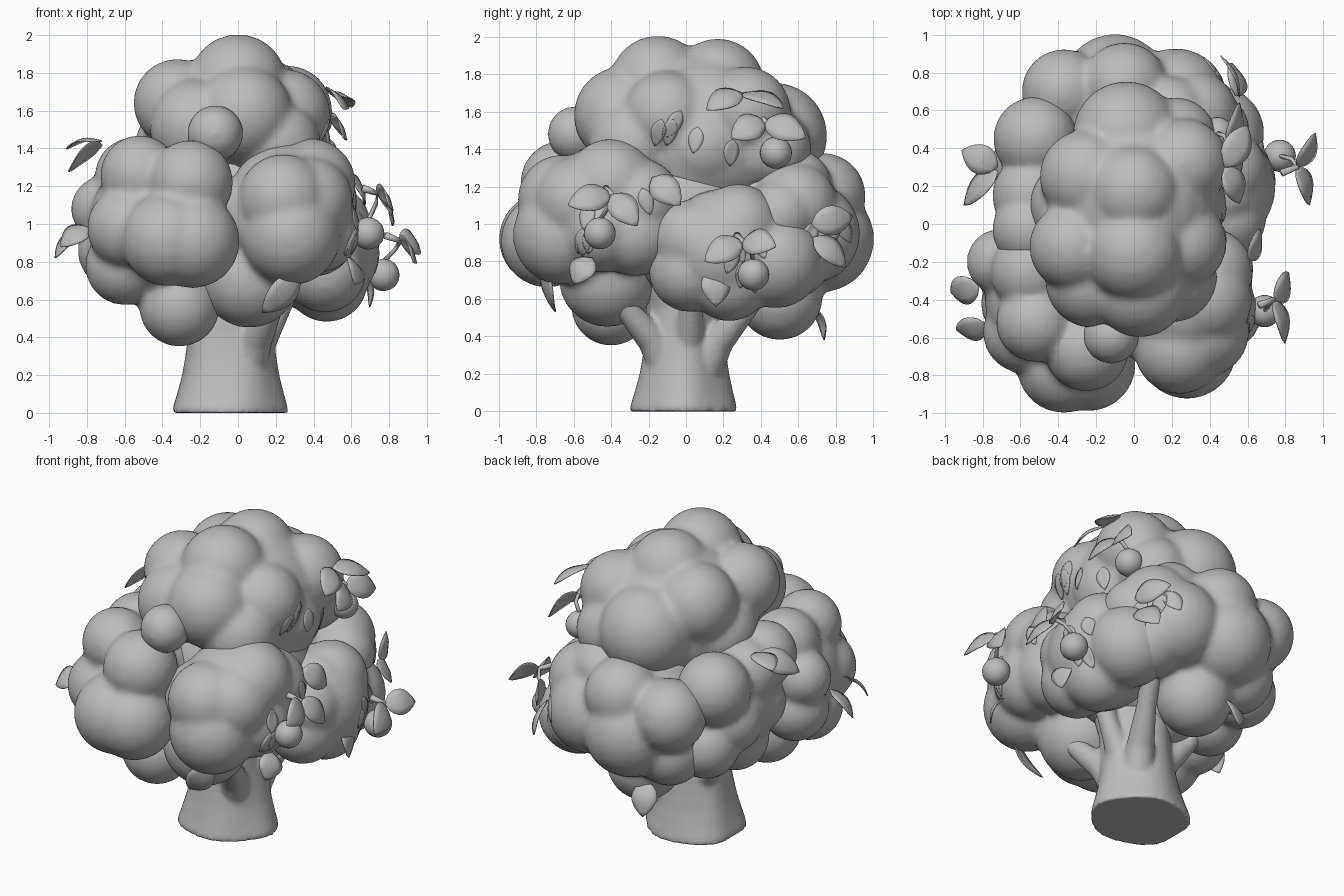
import bpy, bmesh, math, random
from mathutils import Vector, Matrix

cube = bpy.data.objects.get("Cube")
if cube:
    bpy.data.objects.remove(cube, do_unlink=True)
random.seed(4)

clay = bpy.data.materials.new("clay grey")
clay.use_nodes = True
clay.diffuse_color = (0.5, 0.5, 0.5, 1)
clay.node_tree.nodes["Principled BSDF"].inputs["Base Color"].default_value = (0.5, 0.5, 0.5, 1)


def finish(name, bm):
    bmesh.ops.recalc_face_normals(bm, faces=bm.faces)
    mesh = bpy.data.meshes.new(name)
    bm.to_mesh(mesh)
    bm.free()
    for poly in mesh.polygons:
        poly.use_smooth = True
    mesh.materials.append(clay)
    obj = bpy.data.objects.new(name, mesh)
    bpy.context.collection.objects.link(obj)
    return obj


def add_ball(bm, centre, radius, segments=28):
    bmesh.ops.create_uvsphere(bm, u_segments=segments, v_segments=segments // 2,
                              radius=radius, matrix=Matrix.Translation(centre))


def melt(obj, voxel, iterations):
    """Fuse overlapping solids into one soft surface."""
    remesh = obj.modifiers.new("melt", 'REMESH')
    remesh.mode = 'VOXEL'
    remesh.voxel_size = voxel
    remesh.use_smooth_shade = True
    soften = obj.modifiers.new("soften", 'SMOOTH')
    soften.factor = 0.5
    soften.iterations = iterations
    return obj


def foliage(name, balls):
    bm = bmesh.new()
    for x, y, z, r in balls:
        add_ball(bm, (x, y, z), r)
    return melt(finish(name, bm), 0.02, 10)


def skin(bm, rings):
    """Bridge rings of points into a closed solid."""
    rings = [[bm.verts.new(p) for p in ring] for ring in rings]
    for low, high in zip(rings, rings[1:]):
        for k in range(len(low)):
            n = (k + 1) % len(low)
            bm.faces.new((low[k], low[n], high[n], high[k]))
    bm.faces.new(rings[0])
    bm.faces.new(rings[-1])


def add_tube(bm, points, radii, sides=16):
    """Tapered tube along a path."""
    pts = [Vector(p) for p in points]
    rings = []
    for i, p in enumerate(pts):
        along = (pts[min(i + 1, len(pts) - 1)] - pts[max(i - 1, 0)]).normalized()
        turn = along.to_track_quat('Z', 'Y')
        rings.append([p + turn @ Vector((math.cos(a), math.sin(a), 0)) * radii[i]
                      for a in (math.tau * k / sides for k in range(sides))])
    skin(bm, rings)


def leaf(name, base, tip, width=0.08, arch=0.035, face=None):
    """Pointed leaf arched away from the tree."""
    base, tip = Vector(base), Vector(tip)
    middle = (base + tip) / 2
    out = Vector(face) if face else (middle - Vector((0, 0, 0.9))).normalized()
    side = (tip - base).cross(out).normalized()
    out = side.cross(tip - base).normalized()
    bm = bmesh.new()
    rows = []
    for i in range(9):
        t = i / 8
        w = width * math.sin(math.pi * t ** 0.85) ** 0.75 if 0 < i < 8 else 0.003
        spine = base.lerp(tip, t) + out * arch * math.sin(math.pi * t)
        rows.append([bm.verts.new(spine + side * w * s - out * 0.15 * w * abs(s)) for s in (-1, -.5, 0, .5, 1)])
    for a, b in zip(rows, rows[1:]):
        for s in range(4):
            bm.faces.new((a[s], a[s + 1], b[s + 1], b[s]))
    return finish(name, bm)


def thicken(obj):
    obj.modifiers.new("thickness", 'SOLIDIFY').thickness = 0.006


# Trunk: flared, gently twisted column with forking branches
bm = bmesh.new()
profile = [(0, .308), (.03, .304), (.1, .283), (.2, .257), (.3, .24), (.42, .226), (.55, .22), (.7, .25)]
rings = []
for z, r in profile:
    ring = []
    for k in range(48):
        a = math.tau * k / 48
        ridge = 1 + 0.025 * math.cos(5 * a - 4 * z) + 0.02 * math.cos(3 * a + 3 * z)
        ring.append(Vector((-.055 + .04 * z + r * ridge * math.cos(a), -.015 + r * ridge * .93 * math.sin(a), z)))
    rings.append(ring)
skin(bm, rings)
for end in ((.24, -.46, .8), (.24, .46, .74), (.3, .04, .78), (-.42, .15, .78)):
    x, y, z = end
    add_tube(bm, [(x * .1, y * .1, .12), (x * .4, y * .38, .38), (x * .75, y * .72, .56), end],
             [.11, .085, .06, .07])
melt(finish("trunk", bm), 0.014, 7)

# Crown clumps
top = foliage("top_foliage", [
    (0, .17, 1.74, .25), (0, -.15, 1.745, .26), (-.32, -.12, 1.64, .235), (.03, -.34, 1.58, .26),
    (.25, -.1, 1.58, .24), (.26, .32, 1.6, .24), (-.04, .47, 1.47, .285), (-.25, .25, 1.62, .25),
    (-.22, -.3, 1.52, .25), (.24, .1, 1.42, .25), (-.3, .1, 1.4, .25), (0, .1, 1.45, .47),
    (.2, -.28, 1.42, .24), (.22, .45, 1.4, .22)])
foliage("front_puff", [(-.12, -.59, 1.48, .15)])
foliage("front_left_foliage", [
    (-.52, -.52, 1.26, .21), (-.25, -.66, 1.22, .225), (-.37, -.75, .92, .25), (-.24, -.74, .91, .25),
    (-.58, -.57, .98, .22), (-.6, -.42, .78, .21), (-.71, -.2, 1.08, .175), (-.64, -.22, .86, .21),
    (-.31, -.4, .565, .215), (-.42, -.4, 1, .37), (-.55, -.25, 1.25, .21)])
front_right = foliage("front_right_foliage", [
    (.28, -.66, .94, .265), (.38, -.4, 1.21, .245), (.24, -.66, 1.13, .24), (.37, -.57, 1.12, .24),
    (.4, -.25, 1.12, .23), (.4, -.27, .95, .23), (.42, -.45, .97, .23), (.27, -.42, 1.1, .33),
    (.06, -.42, .71, .26), (.1, -.5, 1.05, .24)])
side = foliage("side_foliage", [
    (.46, .02, .75, .22), (.49, .03, .92, .21), (.48, .28, .99, .225), (.47, .23, .7, .22),
    (.44, .48, .8, .25), (.42, .2, .86, .33), (.5, .15, 1.05, .13)])
back = foliage("back_foliage", [
    (-.1, .72, .92, .285), (-.05, .73, 1.15, .23), (.22, .66, .95, .27), (.32, .58, 1.1, .23),
    (-.37, .7, 1.08, .225), (-.05, .5, .61, .23), (-.3, .6, .8, .22), (0, .45, 1, .4),
    (.42, .5, 1.05, .19), (.36, .56, .82, .22), (.2, .58, 1.2, .2)])
foliage("far_foliage", [
    (-.52, .45, 1.2, .225), (-.53, .15, 1.2, .22), (-.54, .32, .96, .21), (-.52, .06, .98, .21),
    (-.46, .45, .82, .21), (-.46, .15, .76, .21), (-.38, .2, 1, .35), (-.55, -.03, 1.26, .2)])
foliage("inner_foliage", [(0, 0, 1.05, .45), (-.15, .05, .8, .28)])

# Cherries with bent stems and a pair of arched leaves each
cherries = [((.69, -.46, .95), (.74, -.4, 1.16), [(.8, -.63, 1.1), (.82, -.26, .99)]),
            ((.77, .36, .73), (.86, .3, .91), [(.93, .1, .8), (.96, .48, .88)]),
            ((.44, .48, 1.38), (.49, .42, 1.55), [(.56, .24, 1.46), (.56, .64, 1.46)])]
for i, (fruit, crook, tips) in enumerate(cherries):
    bm = bmesh.new()
    add_ball(bm, fruit, .085)
    finish(f"cherry_{i}", bm)
    f, t = Vector(fruit), Vector(crook)
    bm = bmesh.new()
    add_tube(bm, [f + Vector((0, 0, .07)), f.lerp(t, .6) + Vector((.01, .02, .03)),
                  t, t + Vector((-.08, -.03, .03))], [.012, .012, .015, .02], 8)
    finish(f"cherry_stem_{i}", bm)
    for j, tip in enumerate(tips):
        thicken(leaf(f"cherry_leaf_{i}_{j}", t, tip, face=(1, 0, .45)))

# Loose leaves, each from base to tip
sprays = [((.48, .3, 1.7), (.56, .11, 1.61)), ((.48, .3, 1.7), (.6, .52, 1.62)),
          ((.6, -.18, 1.25), (.67, -.03, 1.1)), ((.6, -.5, .82), (.62, -.6, .68)),
          ((.32, -.74, .74), (.13, -.7, .53)), ((.66, .15, .76), (.7, .16, .56)),
          ((.56, .67, 1.0), (.46, .89, 1.04)), ((.54, .68, .93), (.52, .85, .77)),
          ((-.18, .66, .58), (-.2, .74, .38)), ((-.72, .3, 1.44), (-.91, .39, 1.4)),
          ((-.72, .28, 1.42), (-.9, .1, 1.28)), ((-.82, -.33, .98), (-.97, -.36, .82)),
          ((-.78, -.53, .98), (-.94, -.56, .88))]
for i, (base, tip) in enumerate(sprays):
    thicken(leaf(f"loose_leaf_{i}", base, tip))

# Small leaves lying flat on the clumps
for clump, y, low, high in ((front_right, -.4, .95, 1.25), (side, .2, .75, 1.0),
                            (back, .65, .9, 1.15), (top, .05, 1.4, 1.65)):
    for i in range(5):
        base = Vector((.9, y + random.uniform(-.2, .2), random.uniform(low, high)))
        tip = base + Vector((0, random.uniform(-.08, .08), -.14))
        obj = leaf(f"flat_leaf_on_{clump.name}_{i}", base, tip, .04, 0, (1, 0, 0))
        wrap = obj.modifiers.new("lie flat", 'SHRINKWRAP')
        wrap.wrap_method = 'PROJECT'
        wrap.use_project_x = True
        wrap.use_positive_direction = False
        wrap.use_negative_direction = True
        wrap.target = clump
        wrap.offset = 0.004
        thicken(obj)
